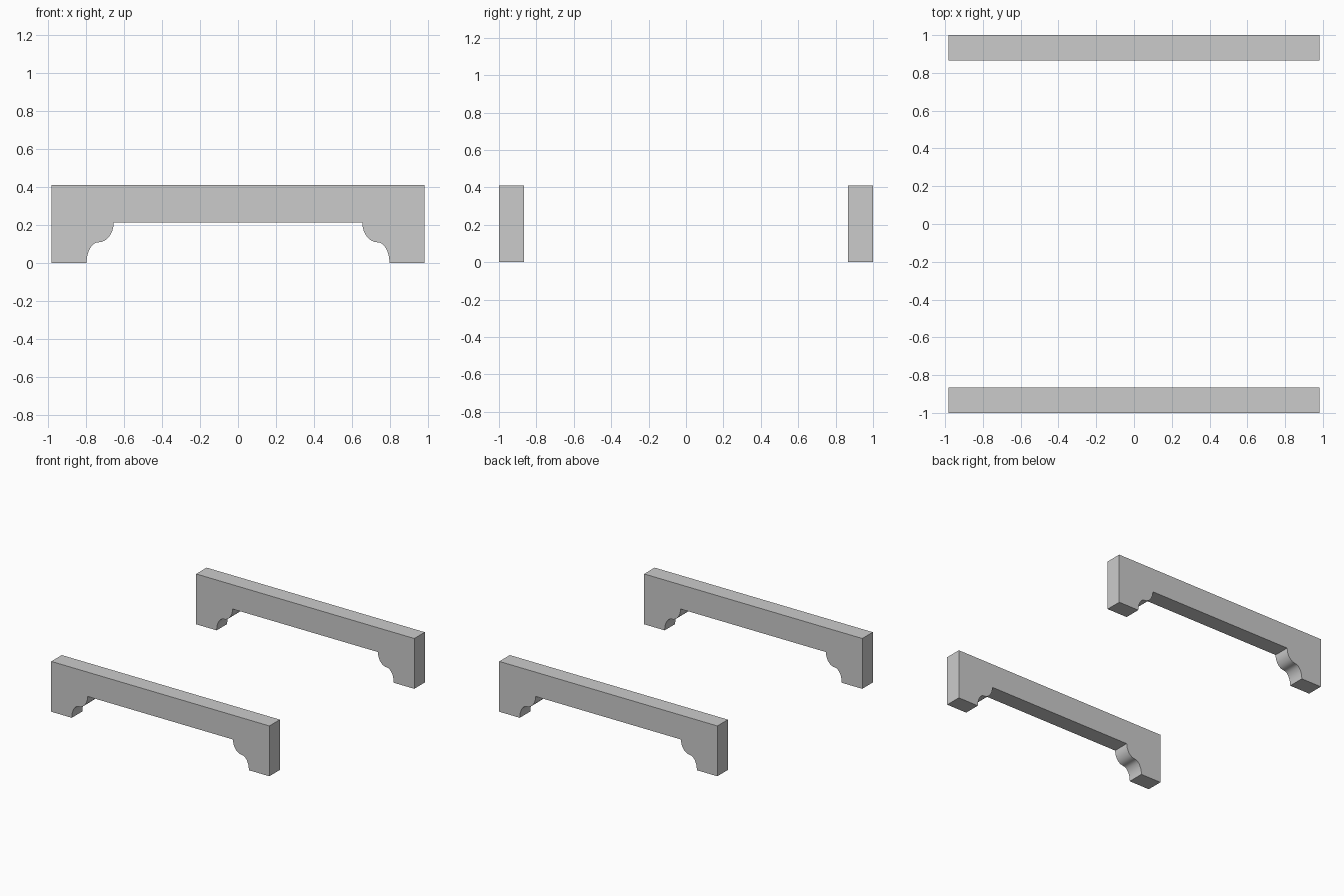
import bpy, bmesh, math

if "Cube" in bpy.data.objects:
    bpy.data.objects.remove(bpy.data.objects["Cube"])

HALF_LEN, HEIGHT, RAIL_Z = 0.983, 0.41, 0.212
Y_IN, Y_OUT = 0.865, 1.0
STEPS = 8


def bracket_curve():
    """Right-hand S-curve from the foot up to the underside of the rail."""
    pts = []
    for i in range(STEPS + 1):      # hollow next to the foot
        a = math.pi / 2 * i / STEPS
        pts.append((0.735 + 0.063 * math.cos(a), 0.108 * math.sin(a)))
    for i in range(1, STEPS + 1):   # rounded lobe below the rail
        a = math.pi / 2 * i / STEPS
        pts.append((0.735 - 0.08 * math.sin(a),
                    RAIL_Z - (RAIL_Z - 0.108) * math.cos(a)))
    return pts


def make_rail(name, y0, y1):
    right = [(HALF_LEN, HEIGHT), (HALF_LEN, 0)] + bracket_curve()
    profile = right + [(-x, z) for x, z in reversed(right)]
    bm = bmesh.new()
    face = bm.faces.new([bm.verts.new((x, y0, z)) for x, z in profile])
    ext = bmesh.ops.extrude_face_region(bm, geom=[face])
    moved = [v for v in ext["geom"] if isinstance(v, bmesh.types.BMVert)]
    bmesh.ops.translate(bm, verts=moved, vec=(0, y1 - y0, 0))
    bmesh.ops.recalc_face_normals(bm, faces=bm.faces)
    mesh = bpy.data.meshes.new(name)
    bm.to_mesh(mesh)
    bm.free()
    obj = bpy.data.objects.new(name, mesh)
    bpy.context.collection.objects.link(obj)
    # smooth the curved brackets only
    bpy.ops.object.select_all(action='DESELECT')
    obj.select_set(True)
    bpy.context.view_layer.objects.active = obj
    bpy.ops.object.shade_smooth_by_angle(angle=math.radians(30))


# Matching front and back base rails
make_rail("front_base_rail", -Y_OUT, -Y_IN)
make_rail("back_base_rail", Y_IN, Y_OUT)
